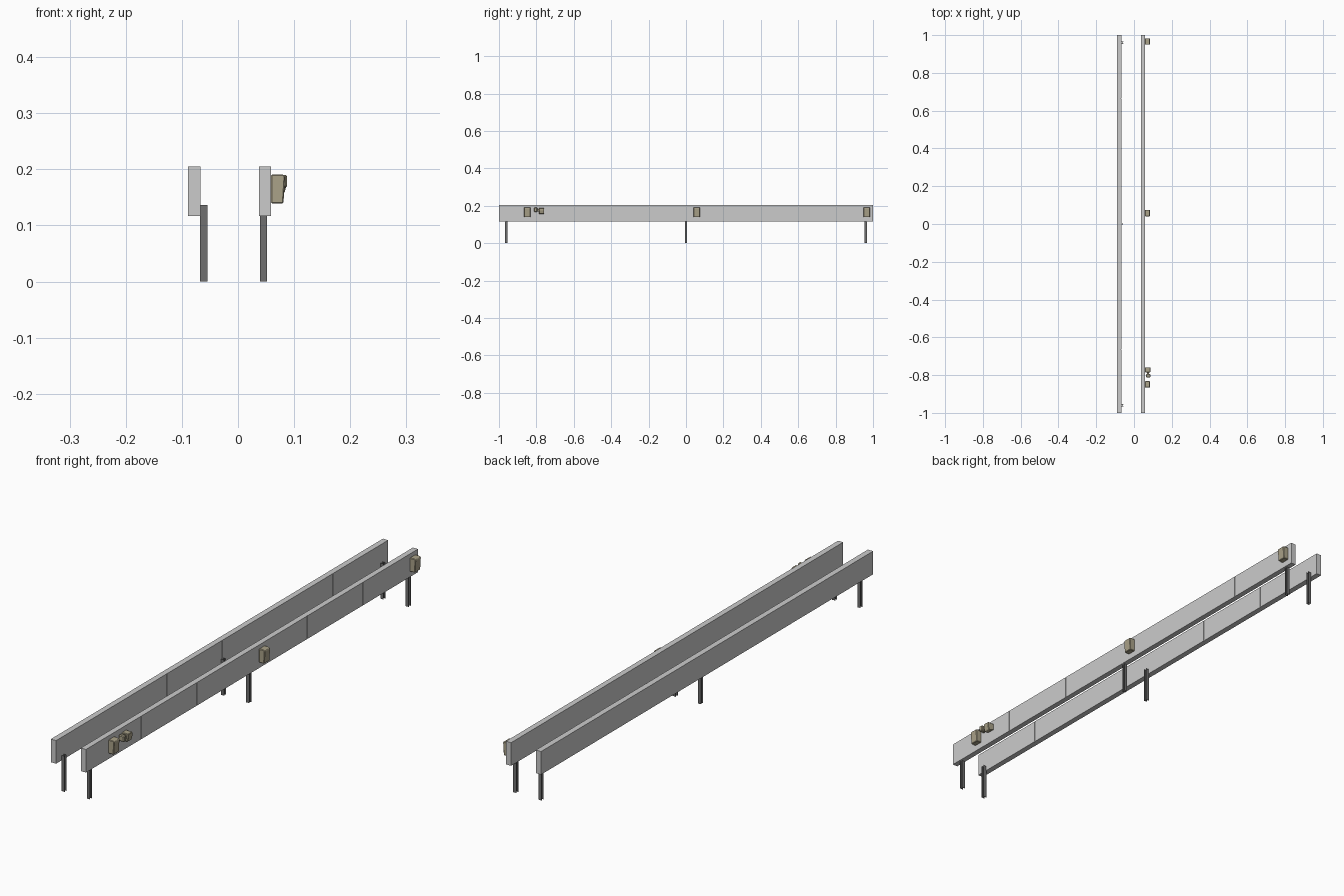
import bpy, bmesh

if "Cube" in bpy.data.objects:
    bpy.data.objects.remove(bpy.data.objects["Cube"])

def material(name, rgb):
    m = bpy.data.materials.new(name)
    m.diffuse_color = (*rgb, 1)
    m.use_nodes = True
    m.node_tree.nodes["Principled BSDF"].inputs["Base Color"].default_value = m.diffuse_color
    return m

DARK = material("dark_steel", (0.16, 0.16, 0.16))
TAN = material("tan_plastic", (0.40, 0.36, 0.25))

def prism(name, pts, axis, a, b, mat=None, bevel=0):
    """Extrude a profile: axis 'z' takes (x, y) points, axis 'y' takes (x, z)."""
    bm = bmesh.new()
    put = (lambda p, t: (p[0], p[1], t)) if axis == 'z' else (lambda p, t: (p[0], t, p[1]))
    face = bm.faces.new([bm.verts.new(put(p, a)) for p in pts])
    ext = bmesh.ops.extrude_face_region(bm, geom=[face])
    d = (0, 0, b - a) if axis == 'z' else (0, b - a, 0)
    bmesh.ops.translate(bm, vec=d, verts=[v for v in ext['geom'] if isinstance(v, bmesh.types.BMVert)])
    bmesh.ops.recalc_face_normals(bm, faces=bm.faces)
    me = bpy.data.meshes.new(name)
    bm.to_mesh(me)
    bm.free()
    ob = bpy.data.objects.new(name, me)
    bpy.context.collection.objects.link(ob)
    if mat:
        me.materials.append(mat)
    if bevel:
        mod = ob.modifiers.new("bevel", 'BEVEL')
        mod.width, mod.segments = bevel, 1
    return ob

def box(name, x, y, z, mat=None, bevel=0):
    return prism(name, [(x[0], z[0]), (x[1], z[0]), (x[1], z[1]), (x[0], z[1])],
                 'y', y[0], y[1], mat, bevel)

# Two barrier walls, each a row of six panels with fine seams on the +x face
Z0, Z1 = 0.117, 0.205
for side, x0, x1 in (("left", -0.089, -0.067), ("right", 0.0375, 0.059)):
    box(f"{side}_wall_core", (x0, x1 - 0.0012), (-1, 1), (Z0, Z1))
    for i in range(6):
        y = -1 + i / 3
        box(f"{side}_wall_panel_{i + 1}", (x1 - 0.0012, x1),
            (y + (0.001 if i else 0), y + 1 / 3 - (0.001 if i < 5 else 0)), (Z0, Z1))

# H-section posts, flanges facing the two ends
def post(name, xc, yc, top):
    h, t, w = 0.0065, 0.002, 0.0012
    pts = [(-h, -h), (h, -h), (h, -h + t), (w, -h + t), (w, h - t), (h, h - t),
           (h, h), (-h, h), (-h, h - t), (-w, h - t), (-w, -h + t), (-h, -h + t)]
    prism(name, [(xc + x, yc + y) for x, y in pts], 'z', 0, top, DARK)

for i, y in enumerate((-0.96, 0, 0.96)):
    post(f"left_post_{i + 1}", -0.0612, y, 0.136)
    post(f"right_post_{i + 1}", 0.0455, y, 0.1175)

# Wall boxes with a slightly sloped front
for i, y in enumerate((-0.849, 0.058, 0.966)):
    prism(f"wall_box_{i + 1}",
          [(0.059, 0.139), (0.081, 0.139), (0.084, 0.187), (0.081, 0.191), (0.059, 0.191)],
          'y', y - 0.017, y + 0.017, TAN, 0.002)

# Small fixture: bracket box with a sideways head
prism("fixture_base", [(0.059, 0.163), (0.075, 0.156), (0.083, 0.158), (0.087, 0.174),
                       (0.0865, 0.188), (0.059, 0.188)], 'y', -0.785, -0.759, TAN, 0.0015)
box("fixture_arm", (0.068, 0.080), (-0.80, -0.784), (0.170, 0.182), TAN)
box("fixture_head", (0.064, 0.0875), (-0.812, -0.795), (0.167, 0.190), TAN, 0.003)
